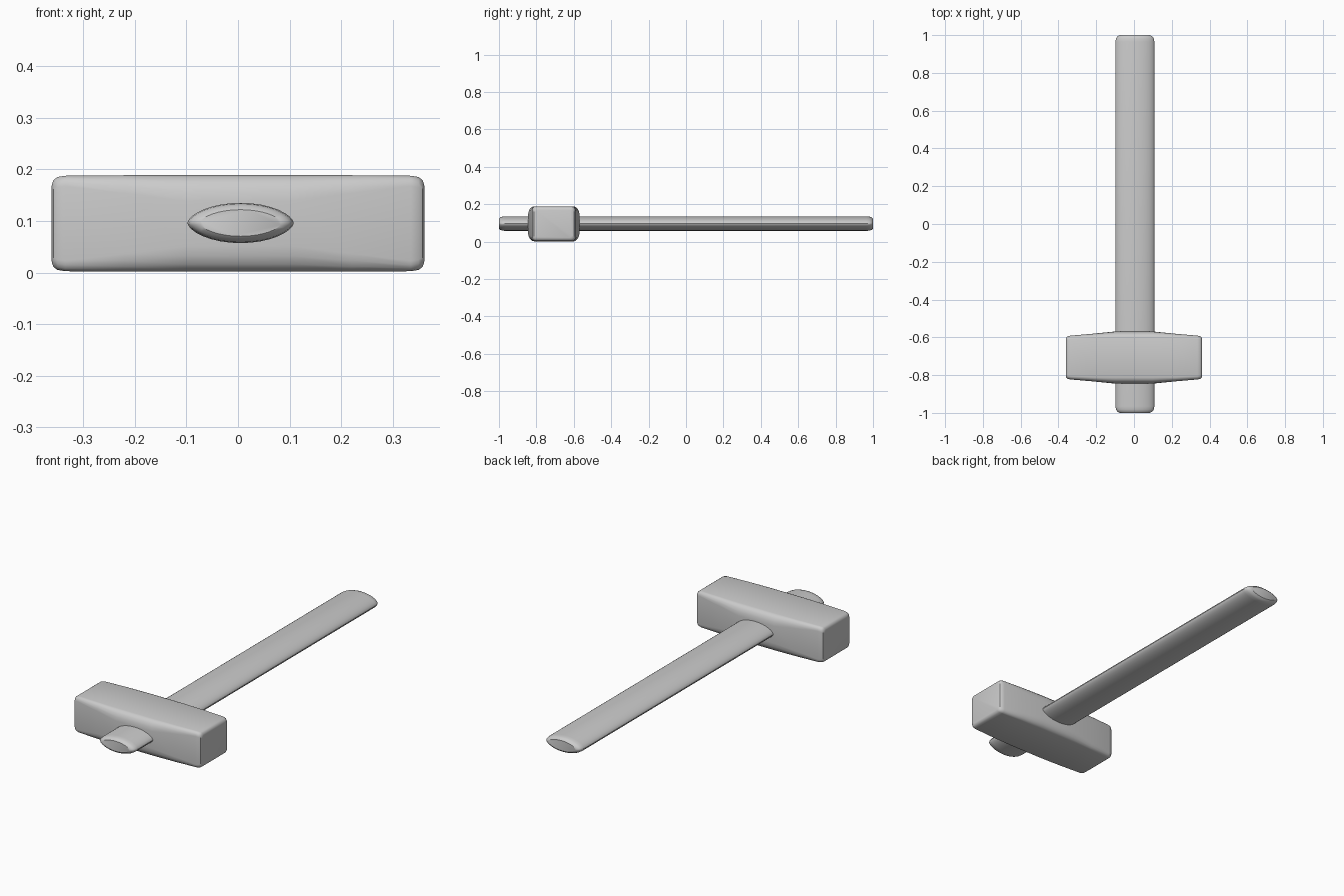
import bpy, bmesh, math
from mathutils import Vector

if "Cube" in bpy.data.objects:
    bpy.data.objects.remove(bpy.data.objects["Cube"])


def loft(name, rings):
    """Skin closed rings of points, cap both ends and shade smooth."""
    bm = bmesh.new()
    loops = [[bm.verts.new(p) for p in ring] for ring in rings]
    n = len(loops[0])
    for a, b in zip(loops, loops[1:]):
        for i in range(n):
            j = (i + 1) % n
            bm.faces.new((a[i], a[j], b[j], b[i]))
    bm.faces.new(loops[0])
    bm.faces.new(loops[-1])
    bmesh.ops.recalc_face_normals(bm, faces=bm.faces)
    mesh = bpy.data.meshes.new(name)
    bm.to_mesh(mesh)
    bm.free()
    obj = bpy.data.objects.new(name, mesh)
    bpy.context.collection.objects.link(obj)
    bpy.ops.object.select_all(action='DESELECT')
    obj.select_set(True)
    bpy.context.view_layer.objects.active = obj
    bpy.ops.object.shade_smooth_by_angle(angle=math.radians(35))
    return obj


# Head: rounded rectangular block with a swollen middle
def head_ring(x, hy, hz, cy, cz, steps=5):
    pts = []
    for k in range(4):
        sy = 1 if k in (0, 3) else -1
        sz = 1 if k < 2 else -1
        for s in range(steps):
            a = math.pi / 2 * (k + s / (steps - 1))
            y = sy * (hy - cy) + cy * math.cos(a)
            z = sz * (hz - cz) + cz * math.sin(a)
            pts.append(Vector((x, y - 0.707, z + 0.095)))
    return pts


half = [(0.10, 0.138, 0.0935, 0.032, 0.05), (0.22, 0.126, 0.0935, 0.022, 0.035),
        (0.335, 0.116, 0.0925, 0.018, 0.02), (0.350, 0.113, 0.090, 0.018, 0.02),
        (0.358, 0.107, 0.084, 0.016, 0.018), (0.361, 0.096, 0.074, 0.012, 0.012)]
sections = [(-s[0], *s[1:]) for s in reversed(half)] + half
loft("hammer_head", [head_ring(*s) for s in sections])


# Handle: lens-shaped shaft with rounded ends
def handle_ring(y, inset, n=32):
    pts = []
    for i in range(n):
        a = 2 * math.pi * i / n
        t, s = math.cos(a), math.sin(a)
        z = math.copysign(abs(s) ** 1.2, s)
        pts.append(Vector((0.005 + (0.103 - inset) * t, y,
                           0.096 + (0.039 - inset * 0.55) * z)))
    return pts


ends = [(0.965, 0.0), (0.982, 0.003), (0.993, 0.010), (1.0, 0.024)]
profile = [(-y, d) for y, d in reversed(ends)] + ends
loft("hammer_handle", [handle_ring(y, d) for y, d in profile])
